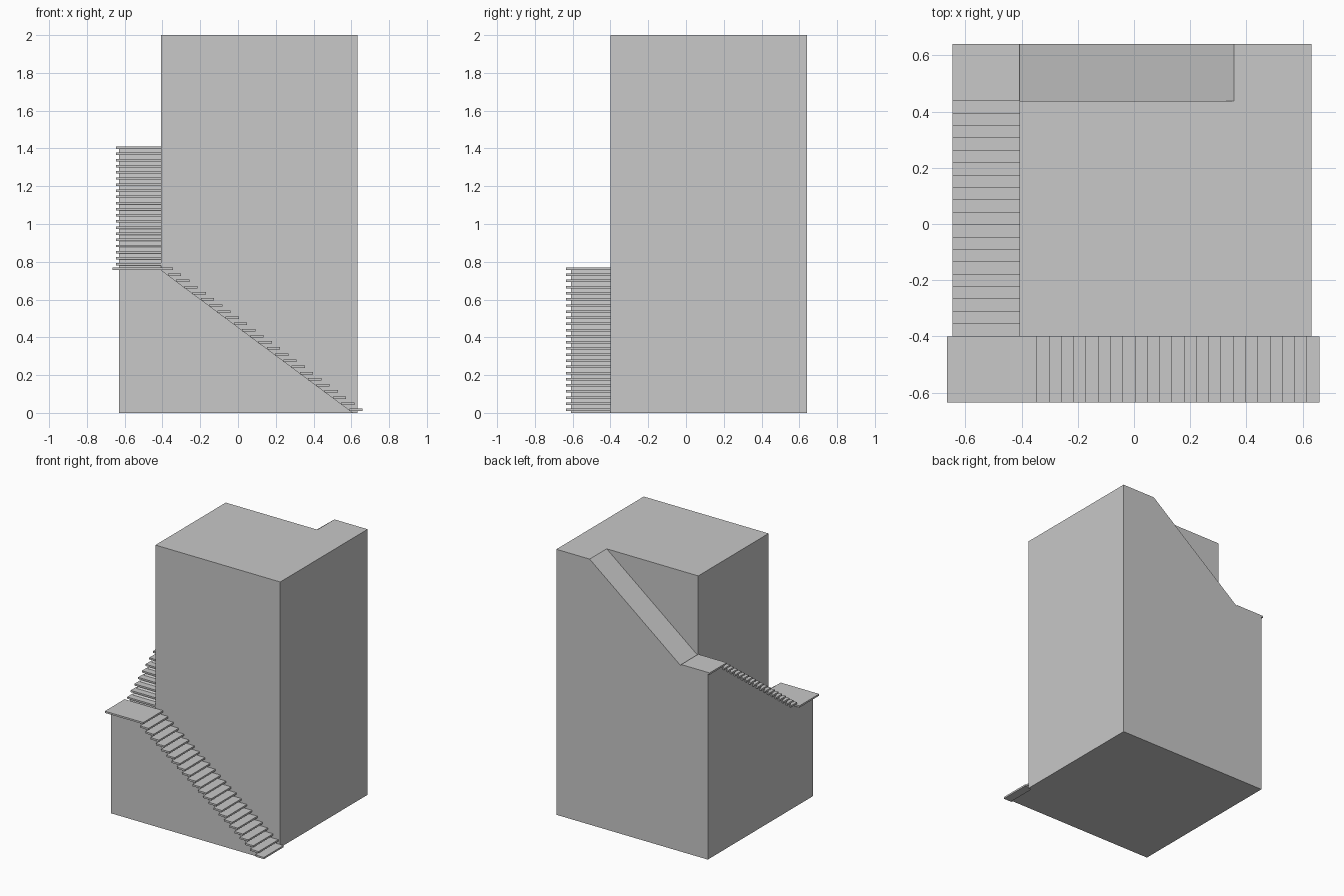
import bpy, bmesh
from mathutils import Vector

if "Cube" in bpy.data.objects:
    bpy.data.objects.remove(bpy.data.objects["Cube"])

grey = bpy.data.materials.new("light_grey")
grey.diffuse_color = (0.58, 0.58, 0.58, 1)
grey.use_nodes = True
grey.node_tree.nodes["Principled BSDF"].inputs["Base Color"].default_value = grey.diffuse_color


def extrude_profile(name, points, offset):
    """Solid made by sweeping a flat outline along an offset."""
    bm = bmesh.new()
    face = bm.faces.new([bm.verts.new(p) for p in points])
    res = bmesh.ops.extrude_face_region(bm, geom=[face])
    verts = [g for g in res["geom"] if isinstance(g, bmesh.types.BMVert)]
    bmesh.ops.translate(bm, verts=verts, vec=Vector(offset))
    bmesh.ops.recalc_face_normals(bm, faces=bm.faces)
    return finish(name, bm)


def add_box(bm, lo, hi):
    lo, hi = Vector(lo), Vector(hi)
    verts = bmesh.ops.create_cube(bm, size=1)["verts"]
    for v in verts:
        v.co = Vector([(lo[i] + hi[i]) / 2 + v.co[i] * (hi[i] - lo[i]) for i in range(3)])


def finish(name, bm):
    mesh = bpy.data.meshes.new(name)
    bm.to_mesh(mesh)
    bm.free()
    mesh.materials.append(grey)
    obj = bpy.data.objects.new(name, mesh)
    bpy.context.collection.objects.link(obj)
    return obj


# Main block limits, slab thickness and heights of the two landings
X0, X1, Y0, Y1 = -0.408, 0.632, -0.40, 0.64
T = 0.013
Z_MID, Z_TOP = 0.77, 1.41
NOTCH_Y = 0.437
RISE = 0.0325

# Tall block, with a separate sloped rear strip
extrude_profile("main_block", [(X0, Y0, 0), (X1, Y0, 0), (X1, NOTCH_Y, 0), (X0, NOTCH_Y, 0)],
                (0, 0, 2))
extrude_profile("rear_ramp_block",
                [(X0, NOTCH_Y, 0), (X1, NOTCH_Y, 0), (X1, NOTCH_Y, 2),
                 (0.355, NOTCH_Y, 2), (X0, NOTCH_Y, Z_TOP - T)],
                (0, Y1 - NOTCH_Y, 0))

# Solid supports under the two flights
extrude_profile("front_stair_support",
                [(-0.63, Y0, 0), (0.61, Y0, 0), (X0, Y0, Z_MID - T), (-0.63, Y0, Z_MID - T)],
                (0, -0.21, 0))
extrude_profile("side_stair_support",
                [(X0, Y0, 0), (X0, Y1, 0), (X0, Y1, Z_TOP - T),
                 (X0, 0.475, Z_TOP - T), (X0, Y0, Z_MID - T)],
                (-0.222, 0, 0))

# Front flight: treads climb to the left
bm = bmesh.new()
for i in range(23):
    x, z = 0.66 - i * 0.0437, 0.0225 + i * RISE
    add_box(bm, (x - 0.07, -0.635, z - T), (x, Y0, z))
finish("front_treads", bm)

# Side flight: treads climb to the back
bm = bmesh.new()
for i in range(19):
    y, z = -0.40 + i * 0.0441, Z_TOP - (19 - i) * RISE
    add_box(bm, (-0.645, y, z - T), (X0, y + 0.07, z))
finish("side_treads", bm)

# Landings at the corner and at the back
bm = bmesh.new()
add_box(bm, (-0.665, -0.635, Z_MID - T), (-0.345, Y0, Z_MID))
finish("corner_landing", bm)
bm = bmesh.new()
add_box(bm, (-0.645, NOTCH_Y, Z_TOP - T), (X0, Y1, Z_TOP))
finish("rear_landing", bm)
